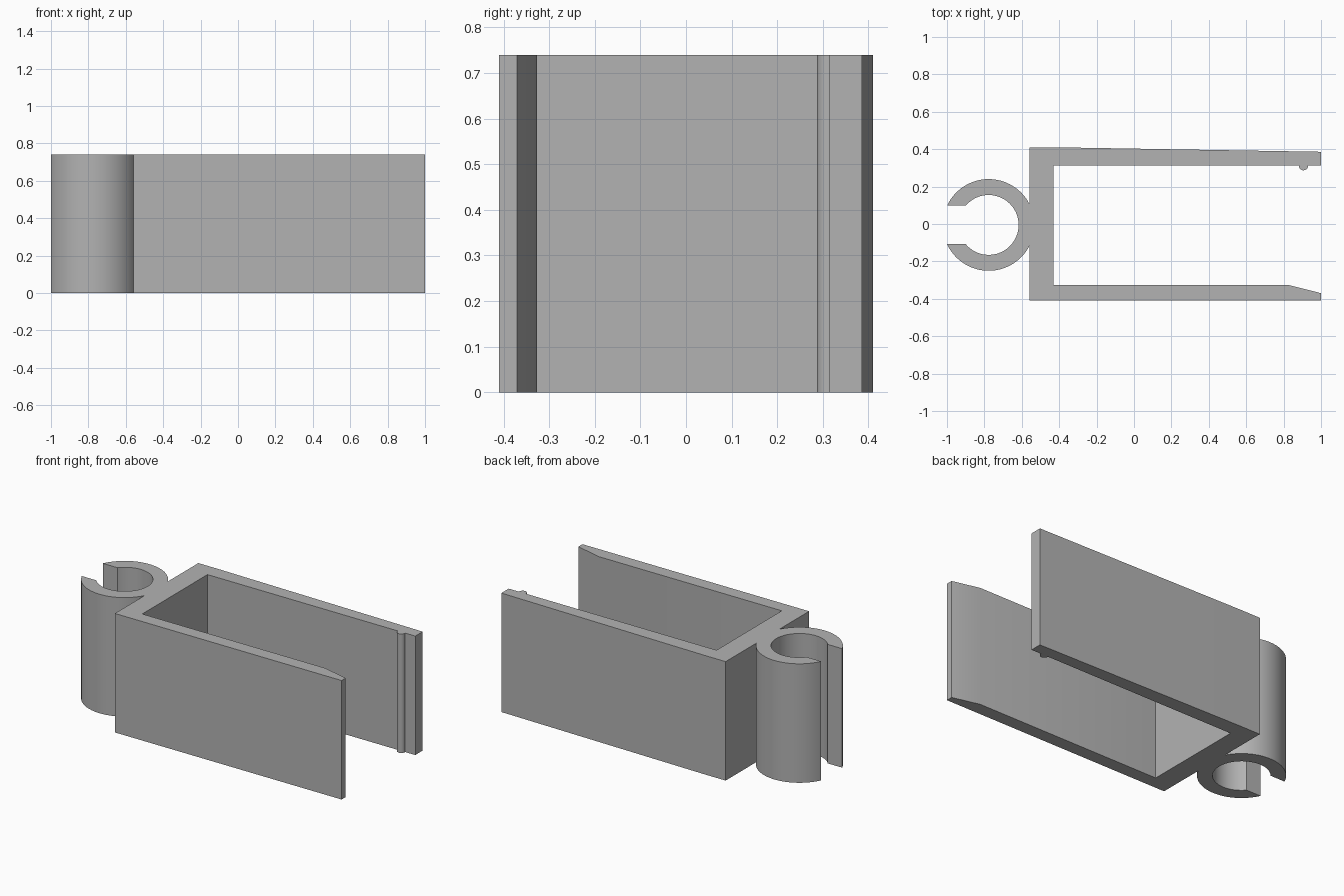
import bpy, bmesh, math

cube = bpy.data.objects.get("Cube")
if cube:
    bpy.data.objects.remove(cube)

HEIGHT = 0.74
WALL_X = -0.56

grey = bpy.data.materials.new("plain grey")
grey.use_nodes = True
color = (0.45, 0.45, 0.45, 1)
grey.diffuse_color = color
grey.node_tree.nodes["Principled BSDF"].inputs["Base Color"].default_value = color


def arc(cx, cy, r, a0, a1, n):
    """Points on an arc from angle a0 to a1 in radians."""
    steps = [a0 + (a1 - a0) * i / n for i in range(n + 1)]
    return [(cx + r * math.cos(a), cy + r * math.sin(a)) for a in steps]


def extrude_profile(name, points, height):
    bm = bmesh.new()
    face = bm.faces.new([bm.verts.new((x, y, 0)) for x, y in points])
    top = bmesh.ops.extrude_face_region(bm, geom=[face])["geom"]
    verts = [v for v in top if isinstance(v, bmesh.types.BMVert)]
    bmesh.ops.translate(bm, verts=verts, vec=(0, 0, height))
    bmesh.ops.recalc_face_normals(bm, faces=bm.faces)
    mesh = bpy.data.meshes.new(name)
    bm.to_mesh(mesh)
    bm.free()
    mesh.materials.append(grey)
    obj = bpy.data.objects.new(name, mesh)
    bpy.context.collection.objects.link(obj)
    bpy.context.view_layer.objects.active = obj
    obj.select_set(True)
    bpy.ops.object.shade_smooth_by_angle(angle=math.radians(25))
    obj.select_set(False)
    return obj


# Open ring: outer and inner arcs between the wall joint and the slot
cx, cy, outer, inner, slot = -0.777, -0.005, 0.245, 0.16, 0.103
joint = math.acos((WALL_X - cx) / outer)
lip_out = math.pi - math.asin(slot / outer)
lip_in = math.pi - math.asin(slot / inner)
ring = (arc(cx, cy, outer, -joint, -lip_out, 40)
        + arc(cx, cy, inner, -lip_in, lip_in, 64)
        + arc(cx, cy, outer, lip_out, joint, 40))

# Channel: tapered back arm with a snap bead, and a front arm with a bevelled tip
back_arm = [(WALL_X, 0.41), (-0.42, 0.41), (1, 0.386), (1, 0.314)]
bead = arc(0.906, 0.312, 0.025, 0, -math.pi, 16)
bead = [(bead[0][0], 0.314)] + bead + [(bead[-1][0], 0.314)]
front_arm = [(-0.43, 0.314), (-0.43, -0.327), (0.83, -0.327),
             (1, -0.37), (1, -0.41), (WALL_X, -0.41)]

extrude_profile("channel_clip", ring + back_arm + bead + front_arm, HEIGHT)
